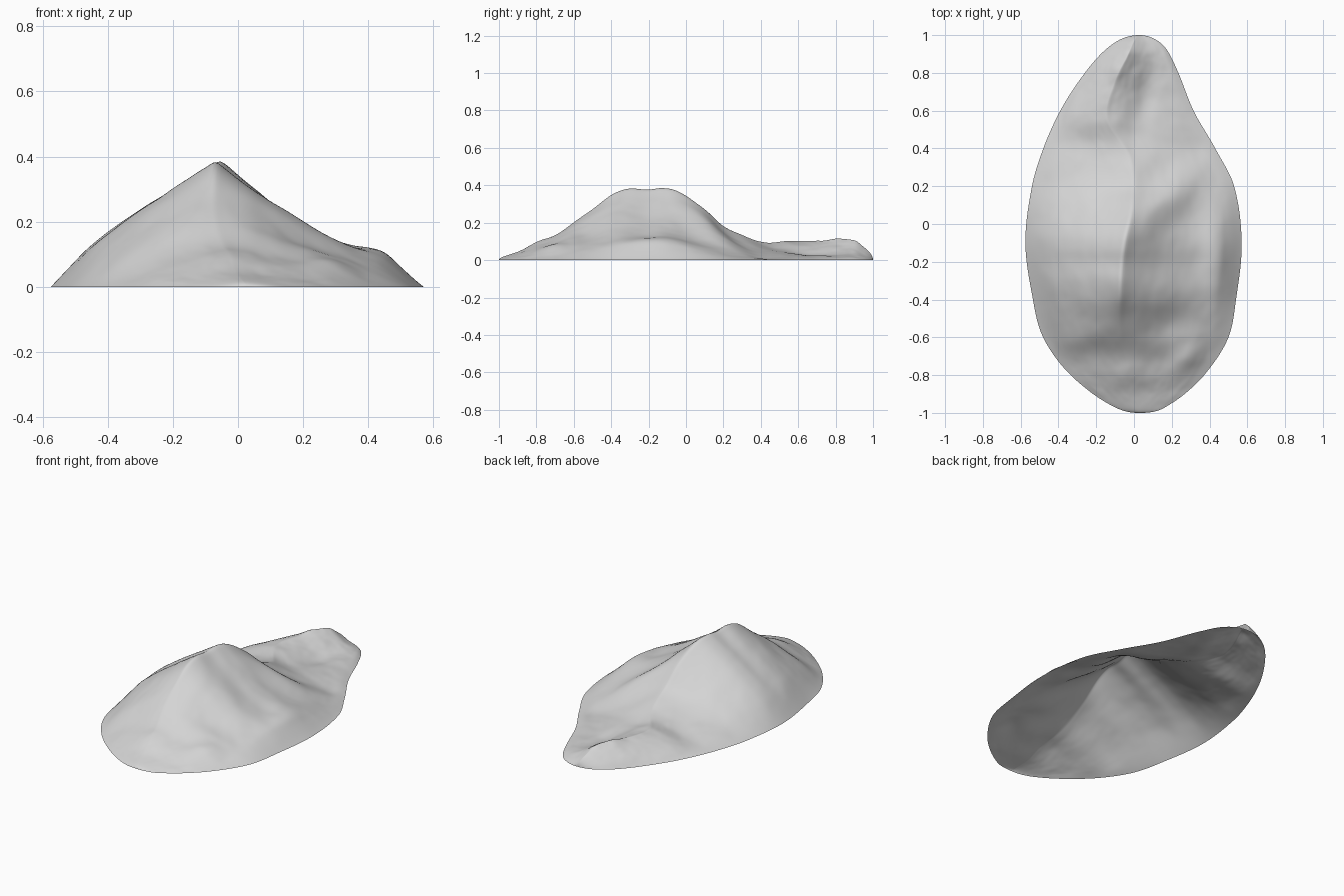
import bpy, bmesh, math
from mathutils import Vector, noise

if "Cube" in bpy.data.objects:
    bpy.data.objects.remove(bpy.data.objects["Cube"])

ROWS, COLS = 180, 120


def angle(y):
    return math.acos(max(-1, min(1, -y)))


def curve(keys, t):
    """Smooth Hermite interpolation through (t, value) keys."""
    n = len(keys)
    i = max(k for k in range(n - 1) if keys[k][0] <= t or k == 0)

    def slope(k):
        a, b = keys[max(k - 1, 0)], keys[min(k + 1, n - 1)]
        return (b[1] - a[1]) / (b[0] - a[0])
    (t0, v0), (t1, v1) = keys[i], keys[i + 1]
    d = t1 - t0
    u = min(1, max(0, (t - t0) / d))
    return ((2*u**3 - 3*u*u + 1) * v0 + (u**3 - 2*u*u + u) * d * slope(i)
            + (3*u*u - 2*u**3) * v1 + (u**3 - u*u) * d * slope(i + 1))


def along(*pairs):
    return [(angle(y), v) for y, v in pairs]


def blend(a, b, x):
    """Smooth step from 0 at a to 1 at b."""
    u = min(1, max(0, (x - a) / (b - a)))
    return u * u * (3 - 2 * u)


# Shoreline on both sides, crest position and crest height along the length
WEST = along((-1, .02), (-.99, -.05), (-.955, -.13), (-.89, -.23), (-.74, -.39), (-.58, -.49),
             (-.4, -.535), (-.1, -.575), (.2, -.54), (.4, -.48), (.6, -.39), (.8, -.26),
             (.94, -.13), (.99, -.04), (1, .03))
EAST = along((-1, .04), (-.99, .12), (-.955, .19), (-.89, .28), (-.79, .38), (-.6, .5),
             (-.4, .54), (-.1, .57), (.2, .53), (.4, .43), (.6, .315), (.8, .235),
             (.94, .16), (.99, .085), (1, .03))
CREST_X = along((-1, .03), (-.8, -.02), (-.58, -.07), (-.3, -.07), (-.1, -.05), (.1, -.01),
                (.35, -.02), (.55, -.14), (.75, -.1), (.9, -.03), (1, .03))
CREST_Z = along((-1, 0), (-.9, .045), (-.8, .095), (-.7, .135), (-.6, .205), (-.5, .275),
                (-.4, .35), (-.3, .385), (-.2, .382), (-.13, .392), (-.05, .375), (.1, .267),
                (.2, .182), (.3, .137), (.43, .095), (.55, .105), (.65, .106), (.78, .115),
                (.9, .107), (.95, .07), (1, 0))
# Cross-sections from the crest down to the shore
WEST_FALL = [(0, 1), (.12, .9), (.3, .75), (.48, .6), (.76, .33), (1, 0)]
EAST_FALL = [(0, 1), (.12, .84), (.29, .63), (.5, .42), (.75, .24), (.9, .12), (1, 0)]
ROUND_FALL = [(0, 1), (.15, .95), (.3, .84), (.5, .64), (.75, .34), (1, 0)]


def bump(x, y, cx, cy, length, width, turn):
    """Soft elongated mound, its long axis turned from +x."""
    c, s = math.cos(math.radians(turn)), math.sin(math.radians(turn))
    a = ((x - cx) * c + (y - cy) * s) / length
    b = ((y - cy) * c - (x - cx) * s) / width
    return math.exp(-a * a - b * b)


# Spurs, shoulders and hollows: height, centre, length, width, turn
FEATURES = [(.045, .19, .15, .17, .09, 38), (-.012, .2, -.02, .2, .09, 35),
            (.03, .44, -.2, .2, .075, 90), (.014, .2, -.34, .18, .08, 5),
            (-.02, .2, -.53, .18, .08, 10), (.025, .28, -.71, .09, .06, 40),
            (-.018, .06, .68, .25, .07, 75), (.012, -.3, -.62, .12, .07, 20),
            (-.008, .36, .38, .2, .07, 125)]


def height(x, y, t, s):
    fall = curve(WEST_FALL if s < 0 else EAST_FALL, abs(s))
    round_share = .85 * blend(-.28, -.62, y)
    if s < 0:
        round_share = max(round_share, .5 * blend(.25, .5, y))
    fall += (curve(ROUND_FALL, abs(s)) - fall) * round_share
    z = curve(CREST_Z, t) * fall
    fade = min(1, (1 - abs(s)) * 6) * min(1, (1 - abs(y)) * 8)
    for h, *shape in FEATURES:
        z += h * bump(x, y, *shape) * fade
    rough = noise.fractal(Vector((x * 5, y * 5, 3)), 1, 2, 4)
    craggy = .006 + .008 * bump(x, y, -.08, .7, .3, .12, 75)
    return max(0, z + rough * craggy * fade)


# Island terrain: an open shell of rows running from shore to shore
bm = bmesh.new()
grid = []
for r in range(ROWS + 1):
    t = math.pi * r / ROWS
    y = -math.cos(t)
    west, east, mid = (curve(k, t) for k in (WEST, EAST, CREST_X))
    row = []
    for c in range(COLS + 1):
        s = 2 * c / COLS - 1
        x = mid + s * ((east - mid) if s > 0 else (mid - west))
        row.append(bm.verts.new((x, y, height(x, y, t, s))))
    grid.append(row)
for low, high in zip(grid, grid[1:]):
    for c in range(COLS):
        bm.faces.new((low[c], low[c + 1], high[c + 1], high[c]))
bmesh.ops.remove_doubles(bm, verts=bm.verts, dist=.00005)

# Soften the crest and cross-section joints, keeping the shoreline fixed
inner = [v for v in bm.verts if not v.is_boundary]
for _ in range(3):
    bmesh.ops.smooth_vert(bm, verts=inner, factor=.5, use_axis_z=True)

mesh = bpy.data.meshes.new("island_terrain")
bm.to_mesh(mesh)
bm.free()
island = bpy.data.objects.new("island_terrain", mesh)
bpy.context.collection.objects.link(island)

# Pale stone
stone = bpy.data.materials.new("pale_grey_stone")
stone.use_nodes = True
stone.diffuse_color = (.66, .66, .66, 1)
stone.node_tree.nodes["Principled BSDF"].inputs["Base Color"].default_value = (.66, .66, .66, 1)
mesh.materials.append(stone)

bpy.context.view_layer.objects.active = island
island.select_set(True)
bpy.ops.object.shade_smooth_by_angle(angle=math.radians(60))
